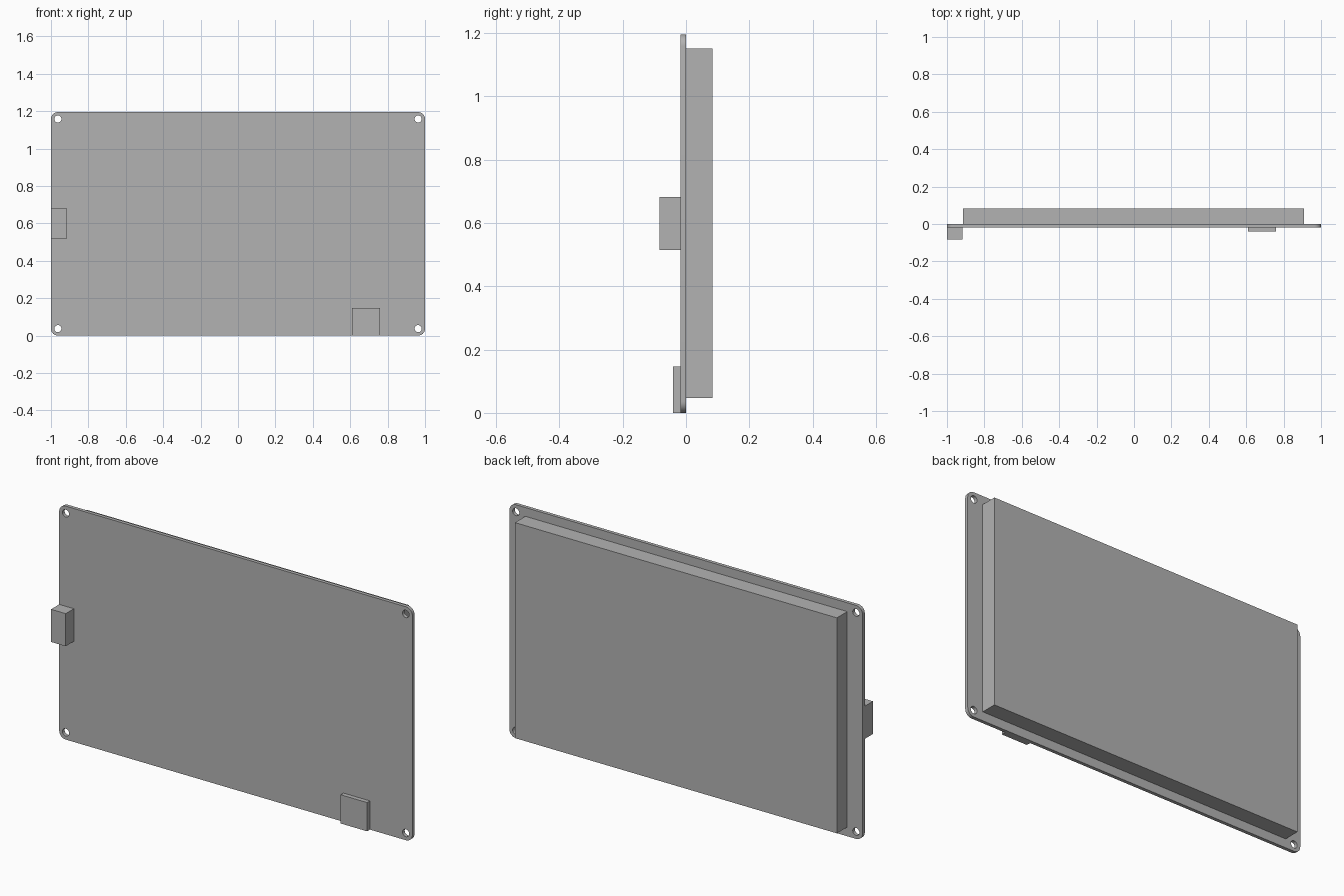
import bpy, bmesh
from math import cos, sin, pi

cube = bpy.data.objects.get("Cube")
if cube:
    bpy.data.objects.remove(cube, do_unlink=True)

WIDTH, HEIGHT = 2.0, 1.195
CORNER, HOLE = 0.037, 0.019
FRONT = -0.018  # front plane of the board; its back lies on y = 0

grey = bpy.data.materials.new("plain grey")
grey.use_nodes = True
colour = (0.45, 0.45, 0.45, 1)
grey.diffuse_color = colour
grey.node_tree.nodes["Principled BSDF"].inputs["Base Color"].default_value = colour


def finish(name, bm):
    bmesh.ops.recalc_face_normals(bm, faces=bm.faces)
    mesh = bpy.data.meshes.new(name)
    bm.to_mesh(mesh)
    bm.free()
    mesh.materials.append(grey)
    obj = bpy.data.objects.new(name, mesh)
    bpy.context.collection.objects.link(obj)
    return obj


def box(name, x, y, z):
    bm = bmesh.new()
    bmesh.ops.create_cube(bm, size=1)
    for v in bm.verts:
        v.co = [lo + (c + 0.5) * (hi - lo) for c, (lo, hi) in zip(v.co, (x, y, z))]
    return finish(name, bm)


def arc(cx, cz, r, start, sweep, steps):
    angles = [start + sweep * i / steps for i in range(steps + 1)]
    return [(cx + r * cos(a), FRONT, cz + r * sin(a)) for a in angles]


# Circuit board: rounded outline with a mounting hole concentric to each corner
bm = bmesh.new()
right, top = WIDTH / 2 - CORNER, HEIGHT - CORNER
corners = [(right, top), (-right, top), (-right, CORNER), (right, CORNER)]
outline = []
loops = [outline]
for i, (cx, cz) in enumerate(corners):
    outline += arc(cx, cz, CORNER, i * pi / 2, pi / 2, 8)
    loops.append(arc(cx, cz, HOLE, 0, 2 * pi, 24)[:-1])
for loop in loops:
    verts = [bm.verts.new(p) for p in loop]
    for a, b in zip(verts, verts[1:] + verts[:1]):
        bm.edges.new((a, b))
bmesh.ops.triangle_fill(bm, use_beauty=True, edges=bm.edges[:], normal=(0, -1, 0))
sheet = bmesh.ops.extrude_face_region(bm, geom=bm.faces[:], use_keep_orig=True)
for v in sheet["geom"]:
    if isinstance(v, bmesh.types.BMVert):
        v.co.y = 0
board = finish("circuit_board", bm)
bpy.context.view_layer.objects.active = board
board.select_set(True)
bpy.ops.object.shade_smooth_by_angle()

# Display panel on the back, connector and card slot on the front
box("display_panel", (-0.913, 0.91), (0, 0.084), (0.047, 1.15))
box("side_connector", (-1, -0.917), (-0.084, FRONT), (0.515, 0.682))
box("card_slot", (0.61, 0.76), (-0.041, FRONT), (0, 0.147))
